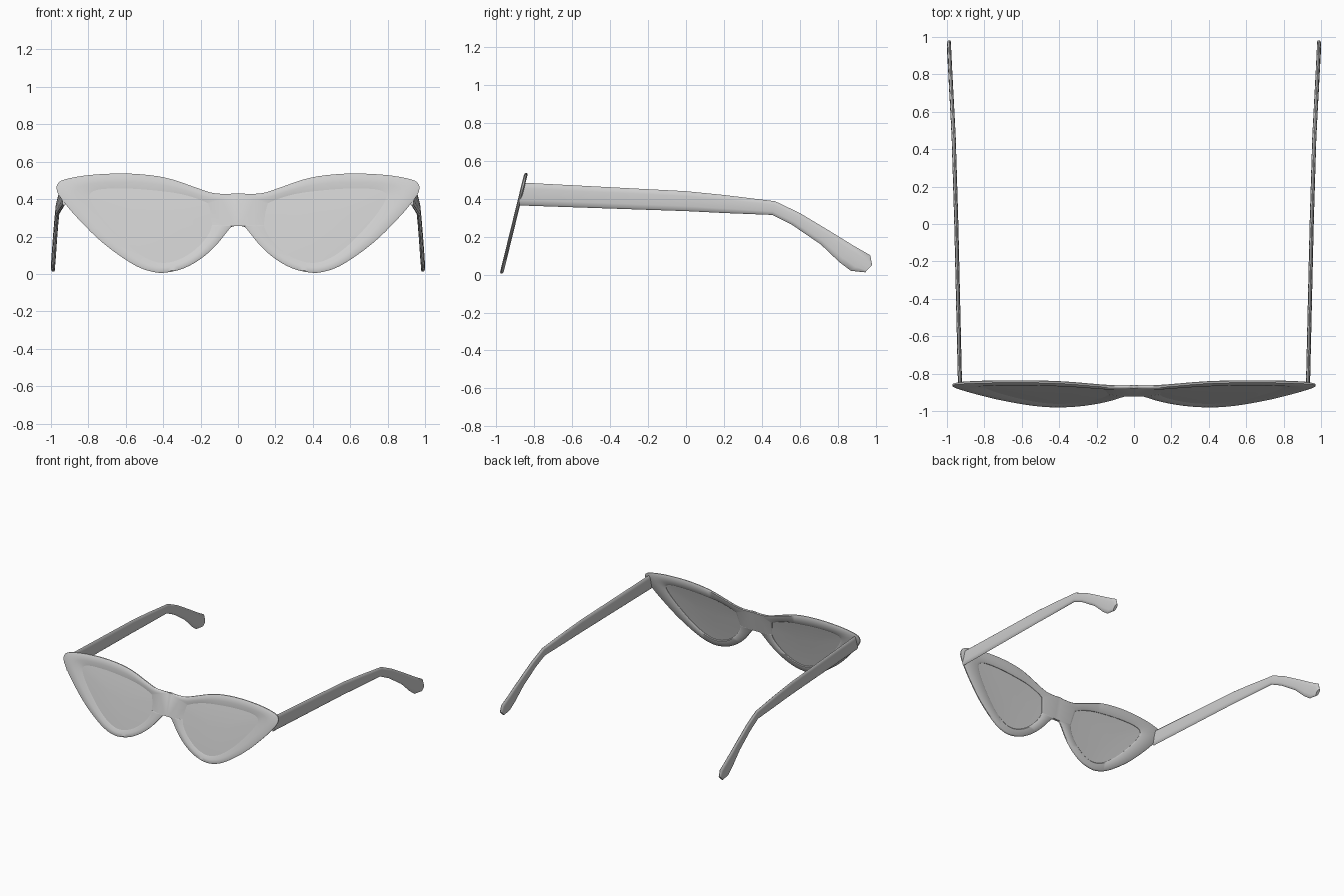
import bpy, bmesh
from math import cos, sin, pi, radians, copysign
from mathutils import Vector
from mathutils.geometry import intersect_line_line_2d

cube = bpy.data.objects.get("Cube")
if cube:
    bpy.data.objects.remove(cube)

grey = bpy.data.materials.new("light grey")
grey.use_nodes = True
COLOUR = (0.62, 0.62, 0.62, 1)
grey.diffuse_color = COLOUR
grey.node_tree.nodes["Principled BSDF"].inputs["Base Color"].default_value = COLOUR


def spline(points, closed, steps):
    """Smooth curve through the given points."""
    pts = [Vector(p) for p in points]
    n = len(pts)
    out = []
    for i in range(n if closed else n - 1):
        a, b, c, d = [pts[j % n] if closed else pts[max(0, min(n - 1, j))]
                      for j in range(i - 1, i + 3)]
        for k in range(steps):
            t = k / steps
            out.append(0.5 * (2 * b + (c - a) * t + (2 * a - 5 * b + 4 * c - d) * t ** 2
                              + (3 * b - a - 3 * c + d) * t ** 3))
    if not closed:
        out.append(pts[-1])
    return out


def on_front(p, depth):
    """Place a flat outline point on the tilted front plane."""
    return (p.x, -0.975 + 0.245 * p.y - depth, p.y)


def skin(bm, rings, close_rings=False):
    """Join neighbouring rings of vertices with quads."""
    pairs = list(zip(rings, rings[1:]))
    if close_rings:
        pairs.append((rings[-1], rings[0]))
    for r, s in pairs:
        for i in range(len(r)):
            j = (i + 1) % len(r)
            quad = (r[i], r[j], s[j], s[i])
            # the mirror seam stays open
            if any(abs(v.co.x) > 1e-6 for v in quad):
                bm.faces.new(quad)


def finish(bm, name, angle):
    """Make a mirrored, smooth-shaded object."""
    bmesh.ops.recalc_face_normals(bm, faces=bm.faces)
    mesh = bpy.data.meshes.new(name)
    bm.to_mesh(mesh)
    bm.free()
    mesh.materials.append(grey)
    obj = bpy.data.objects.new(name, mesh)
    bpy.context.collection.objects.link(obj)
    mirror = obj.modifiers.new("mirror", 'MIRROR')
    mirror.merge_threshold = 0.0005
    bpy.ops.object.select_all(action='DESELECT')
    obj.select_set(True)
    bpy.context.view_layer.objects.active = obj
    bpy.ops.object.modifier_apply(modifier=mirror.name)
    bpy.ops.object.shade_smooth_by_angle(angle=radians(angle))


# Outlines of one half of the front, and of its lens
outer = spline([(0, .43), (.12, .43), (.22, .46), (.35, .505), (.47, .528), (.62, .537),
                (.78, .53), (.9, .512), (.96, .488), (.967, .44), (.92, .37), (.85, .29),
                (.75, .19), (.65, .11), (.54, .04), (.45, .01), (.38, .008), (.29, .03),
                (.2, .08), (.12, .15), (.055, .23), (.03, .253), (0, .255)], False, 3)
opening = spline([(.14, .27), (.13, .34), (.18, .385), (.3, .425), (.45, .445), (.6, .455),
                  (.74, .45), (.79, .42), (.76, .35), (.69, .26), (.6, .165), (.5, .09),
                  (.4, .06), (.3, .085), (.22, .14), (.16, .21)], True, 4)
centre = Vector((.45, .28))


def opening_towards(p):
    """Point of the lens opening on the ray from its centre to p."""
    far = centre + (p - centre).normalized() * 2
    for a, b in zip(opening, opening[1:] + opening[:1]):
        hit = intersect_line_line_2d(centre, far, a, b)
        if hit:
            return hit
    return centre.lerp(p, 0.7)


inner = [opening_towards(p) for p in outer]

# Frame: rim section of (way from outline to opening, depth)
section = [(0, -.004), (0, .004), (.12, .009), (.55, .009), (1, .001),
           (1, -.005), (.9, -.01), (.1, -.01)]
bm = bmesh.new()
rings = []
for t, depth in section:
    ring = []
    for p, q in zip(outer, inner):
        d = copysign(.009, depth) if t == 0 and p.x < 1e-6 else depth
        ring.append(bm.verts.new(on_front(p.lerp(q, t), d)))
    rings.append(ring)
skin(bm, rings, True)
finish(bm, "frame", 42)

# Lenses: thin, slightly domed discs
bm = bmesh.new()
rings = []
for side in (1, -1):
    scales = (.3, .65, .9, 1.02)
    for s in scales if side > 0 else reversed(scales):
        depth = .004 * (1 - s * s) + .0015 * side
        rings.append([bm.verts.new(on_front(centre.lerp(q, s), depth)) for q in opening])
skin(bm, rings)
bm.faces.new(rings[0])
bm.faces.new(rings[-1])
finish(bm, "lenses", 40)

# Temples: flattened oval sections as (top y, top z, bottom y, bottom z, x)
stations = [(-.86, .485, -.88, .365, .93), (0, .44, 0, .335, .95),
            (.2, .42, .2, .325, .956), (.47, .387, .455, .315, .964),
            (.6, .325, .56, .262, .97), (.75, .235, .71, .16, .978),
            (.88, .155, .81, .065, .984), (.972, .102, .87, .02, .988),
            (.982, .05, .945, .012, .989)]
SIDES = 12
bm = bmesh.new()
rings = []
for ty, tz, by, bz, x in stations:
    top, bottom = Vector((x, ty, tz)), Vector((x, by, bz))
    ring = []
    for k in range(SIDES):
        a = 2 * pi * k / SIDES
        p = bottom.lerp(top, 0.5 + 0.5 * cos(a))
        p.x += .011 * copysign(abs(sin(a)) ** 0.6, sin(a))
        ring.append(bm.verts.new(p))
    rings.append(ring)
skin(bm, rings)
bm.faces.new(rings[0])
bm.faces.new(rings[-1])
finish(bm, "temples", 50)
